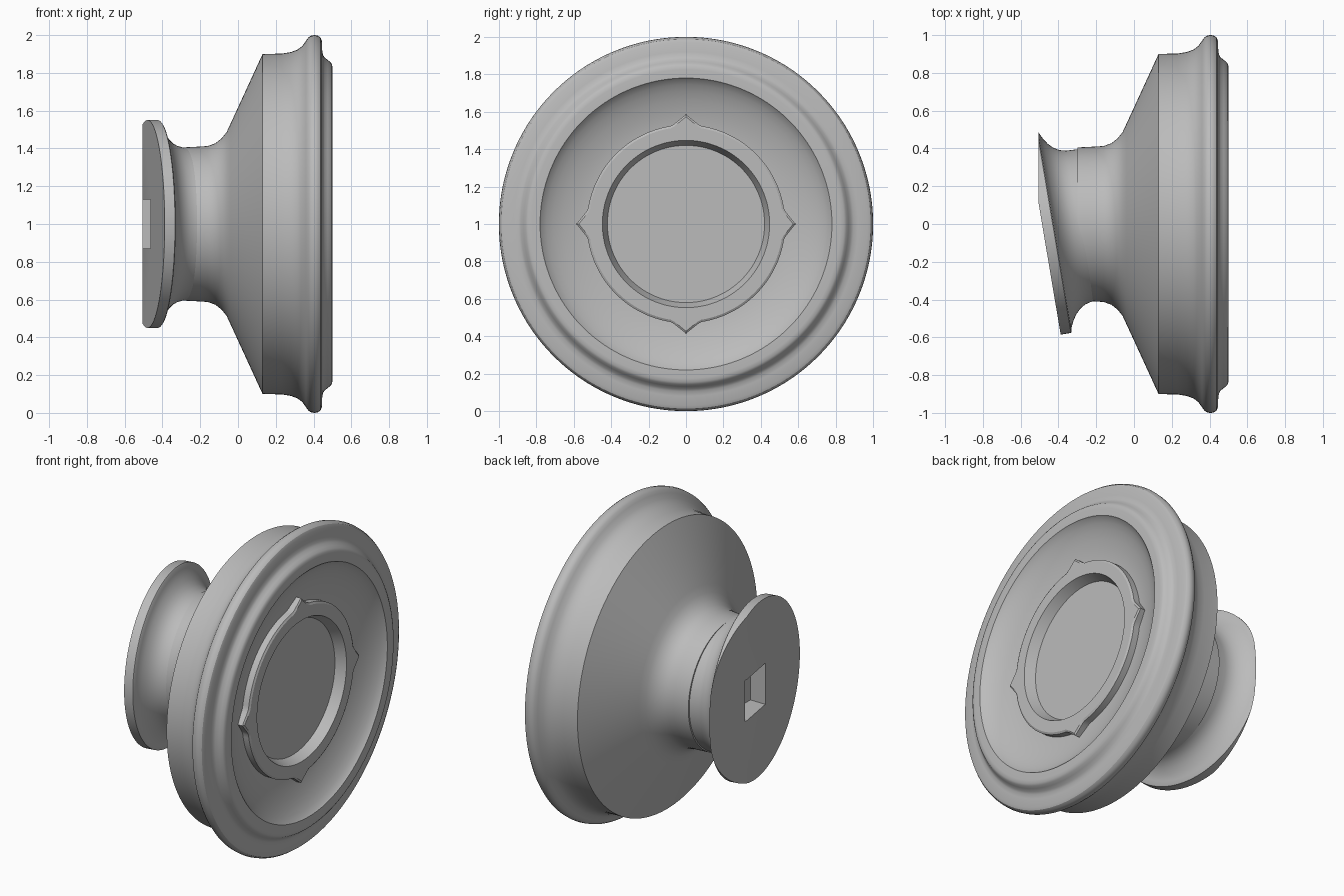
import bpy, bmesh, math
from mathutils import Matrix, Vector

old = bpy.data.objects.get("Cube")
if old:
    bpy.data.objects.remove(old, do_unlink=True)

grey = bpy.data.materials.new("plain grey")
grey.use_nodes = True
GREY = (0.5, 0.5, 0.5, 1)
grey.diffuse_color = GREY
grey.node_tree.nodes["Principled BSDF"].inputs["Base Color"].default_value = GREY

SEGMENTS = 160


def lathe(bm, profile):
    """Turn (x, radius) points about the x axis; a radius may depend on the angle."""
    rings = []
    for x, r in profile:
        ring = []
        for i in range(SEGMENTS):
            a = math.tau * i / SEGMENTS
            rad = r(a) if callable(r) else r
            ring.append(bm.verts.new((x, rad * math.cos(a), rad * math.sin(a))))
        rings.append(ring)
    for a, b in zip(rings, rings[1:]):
        for i in range(SEGMENTS):
            j = (i + 1) % SEGMENTS
            bm.faces.new((a[i], a[j], b[j], b[i]))
    bm.faces.new(rings[0])
    bm.faces.new(rings[-1])
    bmesh.ops.recalc_face_normals(bm, faces=bm.faces)


def finish(bm, name):
    mesh = bpy.data.meshes.new(name)
    bm.to_mesh(mesh)
    bm.free()
    mesh.materials.append(grey)
    obj = bpy.data.objects.new(name, mesh)
    bpy.context.collection.objects.link(obj)
    return obj


def smooth(obj, degrees=30):
    bpy.ops.object.select_all(action="DESELECT")
    obj.select_set(True)
    bpy.context.view_layer.objects.active = obj
    bpy.ops.object.shade_smooth_by_angle(angle=math.radians(degrees))


# Main body: neck, cone, drum, flared rim, front lip and concave dish
bm = bmesh.new()
lathe(bm, [
    (-.30, .405), (-.20, .41), (-.16, .413), (-.12, .427), (-.085, .455), (-.06, .487), (-.04, .53),
    (.13, .90), (.23, .902), (.28, .91), (.315, .923), (.34, .942), (.36, .97), (.372, .987),
    (.387, .997), (.405, 1.0), (.423, .997), (.437, .987), (.444, .97),
    (.446, .92), (.45, .895), (.458, .882), (.475, .868), (.49, .857), (.498, .845), (.50, .825),
    (.50, .78), (.49, .772), (.47, .745), (.45, .71), (.43, .66), (.412, .60), (.40, .54), (.392, .46),
    (.36, .44)])
bm_center = Vector((0, 0, 1))
bmesh.ops.translate(bm, vec=bm_center, verts=bm.verts)
smooth(finish(bm, "body"))


# Raised centre ring with four pointed tips around a recessed disc
def tipped(inset):
    def radius(angle):
        a = abs((angle + math.pi / 4) % (math.pi / 2) - math.pi / 4)
        return max(.53, .585 / (math.cos(a) + .8 * math.sin(a))) - inset
    return radius


bm = bmesh.new()
lathe(bm, [(.38, tipped(0)), (.44, tipped(0)), (.447, tipped(.012)),
           (.447, .447), (.385, .42)])
bmesh.ops.translate(bm, vec=bm_center, verts=bm.verts)
smooth(finish(bm, "centre_ring"))

# Tilted mounting plate with a flare that runs into the neck
bm = bmesh.new()
lathe(bm, [(-.06, .55), (-.005, .55), (0, .543), (.004, .52), (.02, .487), (.04, .457), (.065, .432),
           (.095, .414), (.13, .405), (.20, .402)])
tilt = Matrix.Translation((-.42, -.033, 1)) @ Matrix.Rotation(math.atan2(.18, 1.07), 4, "Z")
bmesh.ops.transform(bm, matrix=tilt, verts=bm.verts)
# Trim the plate flat at the back
cut = bmesh.ops.bisect_plane(bm, geom=bm.verts[:] + bm.edges[:] + bm.faces[:],
                             plane_co=(-.505, 0, 0), plane_no=(-1, 0, 0), clear_outer=True)
edges = [e for e in cut["geom_cut"] if isinstance(e, bmesh.types.BMEdge)]
bmesh.ops.holes_fill(bm, edges=edges, sides=0)
bmesh.ops.recalc_face_normals(bm, faces=bm.faces)
plate = finish(bm, "mounting_plate")

# Square socket cut into the plate
bm = bmesh.new()
bmesh.ops.create_cube(bm, size=1)
bmesh.ops.scale(bm, vec=(.4, .26, .26), verts=bm.verts)
bmesh.ops.translate(bm, vec=(-.56, 0, 1), verts=bm.verts)
cutter = finish(bm, "socket_cutter")
cutter.hide_render = True
mod = plate.modifiers.new("socket", "BOOLEAN")
mod.operation = "DIFFERENCE"
mod.solver = "EXACT"
mod.object = cutter
smooth(plate)
bpy.ops.object.modifier_apply(modifier="socket")
bpy.data.objects.remove(cutter, do_unlink=True)
